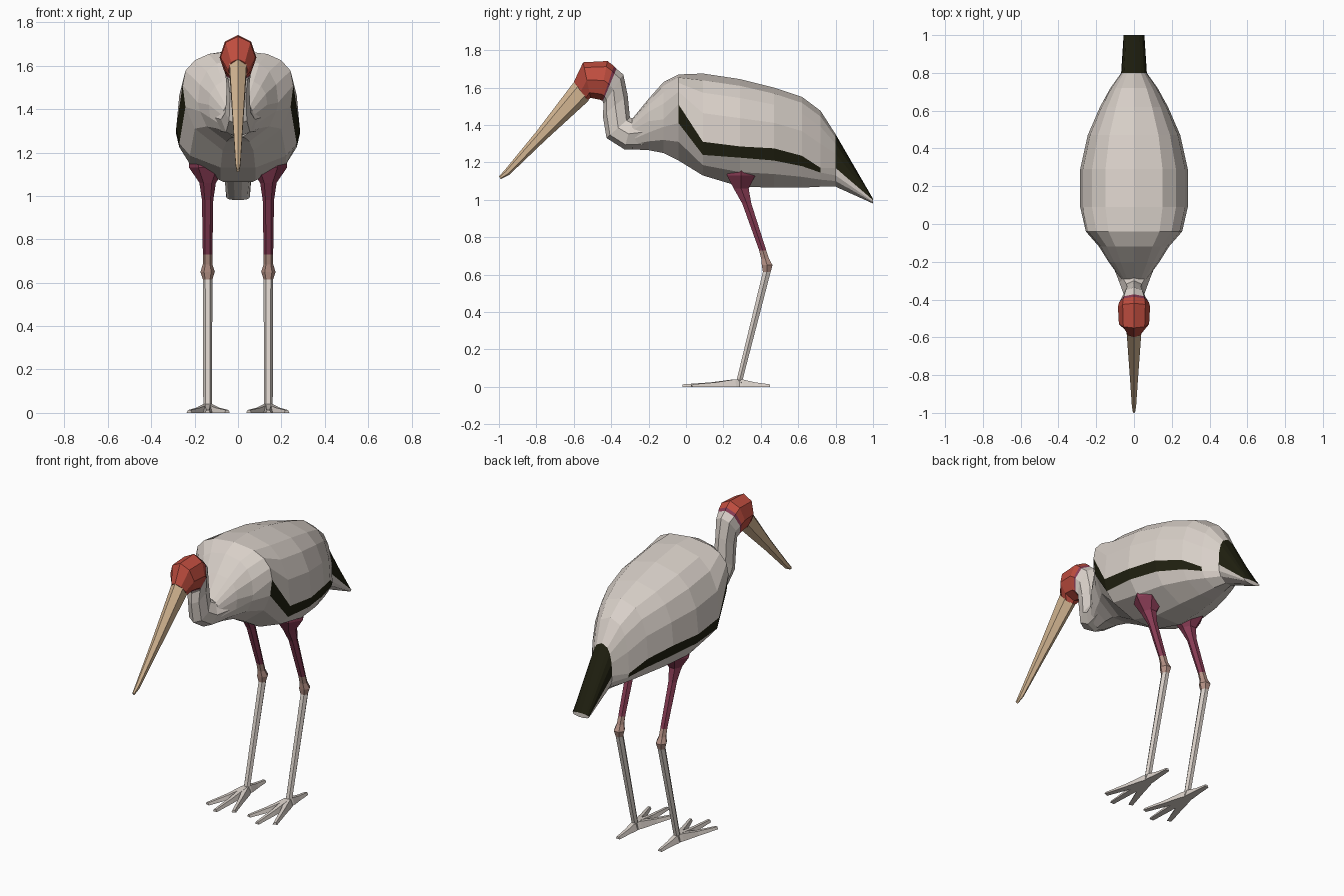
import bpy, bmesh, math
from mathutils import Vector

if "Cube" in bpy.data.objects:
    bpy.data.objects.remove(bpy.data.objects["Cube"])


def material(name, rgb):
    m = bpy.data.materials.new(name)
    m.diffuse_color = (*rgb, 1)
    m.use_nodes = True
    m.node_tree.nodes["Principled BSDF"].inputs["Base Color"].default_value = m.diffuse_color
    return m


WHITE = material("off_white", (0.69, 0.63, 0.58))
BLACK = material("near_black", (0.014, 0.014, 0.005))
RED = material("brick_red", (0.53, 0.075, 0.05))
TAN = material("bill_tan", (0.66, 0.47, 0.29))
MAUVE = material("mauve", (0.25, 0.045, 0.09))
PINK = material("dusty_pink", (0.47, 0.29, 0.24))


def loft(bm, rings, pick=lambda i, j: 0):
    """Skin closed rings with quads and cap both ends; pick(ring, side) gives the colour."""
    vs = [[bm.verts.new(p) for p in r] for r in rings]
    n = len(rings[0])
    for i in range(len(vs) - 1):
        for j in range(n):
            k = (j + 1) % n
            f = bm.faces.new((vs[i][j], vs[i][k], vs[i + 1][k], vs[i + 1][j]))
            f.material_index = pick(i, j)
    bm.faces.new(vs[0]).material_index = pick(0, 0)
    bm.faces.new(vs[-1]).material_index = pick(len(vs) - 2, n // 2)


def finish(bm, name, mats, mirror=False):
    bmesh.ops.recalc_face_normals(bm, faces=bm.faces)
    me = bpy.data.meshes.new(name)
    bm.to_mesh(me)
    bm.free()
    for m in mats:
        me.materials.append(m)
    ob = bpy.data.objects.new(name, me)
    bpy.context.collection.objects.link(ob)
    if mirror:
        ob.modifiers.new("mirror", "MIRROR").use_mirror_merge = False
    return ob


def tilted_ring(top, bottom, w, n):
    """Ellipse across the centre plane, spanning two (y, z) points, half width w."""
    t, b = Vector((0, *top)), Vector((0, *bottom))
    c, h = (t + b) / 2, (t - b) / 2
    return [c + h * math.cos(a) + Vector((w * math.sin(a), 0, 0))
            for a in (2 * math.pi * i / n for i in range(n))]


def flat_ring(x, y, z, rx, ry, n=6):
    return [Vector((x + rx * math.sin(a), y + ry * math.cos(a), z))
            for a in (2 * math.pi * (i + 0.5) / n for i in range(n))]


# Body and tail: y, half width, top, stripe upper edge, stripe lower edge, bottom
BODY = [(-0.29, 0.07, 1.43, 1.37, 1.32, 1.27),
        (-0.20, 0.135, 1.54, 1.42, 1.36, 1.265),
        (-0.12, 0.185, 1.63, 1.43, 1.39, 1.25),
        (-0.04, 0.255, 1.67, 1.51, 1.41, 1.21),
        (0.09, 0.285, 1.675, 1.31, 1.24, 1.13),
        (0.29, 0.285, 1.645, 1.285, 1.225, 1.07),
        (0.47, 0.245, 1.60, 1.275, 1.21, 1.065),
        (0.62, 0.18, 1.55, 1.235, 1.18, 1.065),
        (0.72, 0.125, 1.475, 1.17, 1.145, 1.07),
        (0.80, 0.068, 1.35, 1.17, 1.13, 1.07),
        (1.00, 0.055, 1.005, 0.998, 0.99, 0.98)]


def body_ring(y, w, t, u, l, b):
    d = t - u
    half = [(0.53 * w, t - 0.10 * d), (0.78 * w, t - 0.28 * d), (0.95 * w, t - 0.58 * d),
            (w, u), (0.95 * w, l), (0.78 * w, l - 0.5 * (l - b)), (0.28 * w, b)]
    pts = [(0, t)] + half + [(0, b)] + [(-x, z) for x, z in reversed(half)]
    return [Vector((x, y, z)) for x, z in pts]


def body_colour(i, j):
    side = min(j, 15 - j)
    stripe = side == 4 and 3 <= i <= 7
    tail_top = side <= 3 and i == len(BODY) - 2
    return 1 if stripe or tail_top else 0


bm = bmesh.new()
loft(bm, [body_ring(*r) for r in BODY], body_colour)
finish(bm, "body", [WHITE, BLACK])

# Head and folded neck: upper/back point, lower/front point, half width
NECK = [((-0.60, 1.63), (-0.525, 1.53), 0.045),
        ((-0.55, 1.735), (-0.51, 1.545), 0.08),
        ((-0.42, 1.742), (-0.46, 1.535), 0.085),
        ((-0.385, 1.715), (-0.448, 1.53), 0.08),
        ((-0.372, 1.70), (-0.445, 1.525), 0.075),
        ((-0.335, 1.67), (-0.44, 1.51), 0.062),
        ((-0.312, 1.56), (-0.445, 1.45), 0.052),
        ((-0.30, 1.44), (-0.425, 1.33), 0.058),
        ((-0.285, 1.435), (-0.33, 1.27), 0.078),
        ((-0.20, 1.46), (-0.20, 1.27), 0.12)]
bm = bmesh.new()
loft(bm, [tilted_ring(*r, 8) for r in NECK], lambda i, j: 0 if i < 3 else 1 if i == 3 else 2)
finish(bm, "head_and_neck", [RED, MAUVE, WHITE])

# Bill
BILL = [((-0.595, 1.635), (-0.52, 1.53), 0.045),
        ((-0.80, 1.365), (-0.755, 1.315), 0.027),
        ((-0.97, 1.158), (-0.945, 1.133), 0.013),
        ((-1.00, 1.125), (-0.99, 1.11), 0.007)]
bm = bmesh.new()
loft(bm, [tilted_ring(*r, 6) for r in BILL])
finish(bm, "bill", [TAN])

# Legs: y, z, half width, half depth, then one mirrored copy
LEG = [(0.295, 1.19, 0.09, 0.075), (0.295, 1.13, 0.085, 0.088), (0.295, 1.06, 0.038, 0.046),
       (0.325, 0.98, 0.026, 0.028), (0.41, 0.73, 0.022, 0.022), (0.423, 0.685, 0.022, 0.024),
       (0.434, 0.65, 0.033, 0.033), (0.432, 0.615, 0.022, 0.024), (0.285, 0.03, 0.02, 0.018)]
bm = bmesh.new()
loft(bm, [flat_ring(0.14, *r) for r in LEG], lambda i, j: 0 if i < 4 else 1 if i < 7 else 2)
finish(bm, "legs", [MAUVE, PINK, WHITE], mirror=True)

# Feet: three front toes and one hind toe, each a tapered wedge
bm = bmesh.new()
ankle = Vector((0.14, 0.285, 0))
for tip in [(0.05, 0.03), (0.14, -0.02), (0.225, 0.03), (0.14, 0.45)]:
    d = Vector((*tip, 0)) - ankle
    s = Vector((-d.y, d.x, 0)).normalized()
    rings = []
    for t, w, h in [(-0.06, 0.022, 0.04), (0.1, 0.026, 0.04), (0.5, 0.019, 0.024), (1, 0.013, 0.013)]:
        c = ankle + d * t
        up = Vector((0, 0, h))
        rings.append([c - s * w, c + s * w, c + s * w * 0.5 + up, c - s * w * 0.5 + up])
    loft(bm, rings)
finish(bm, "feet", [WHITE], mirror=True)
